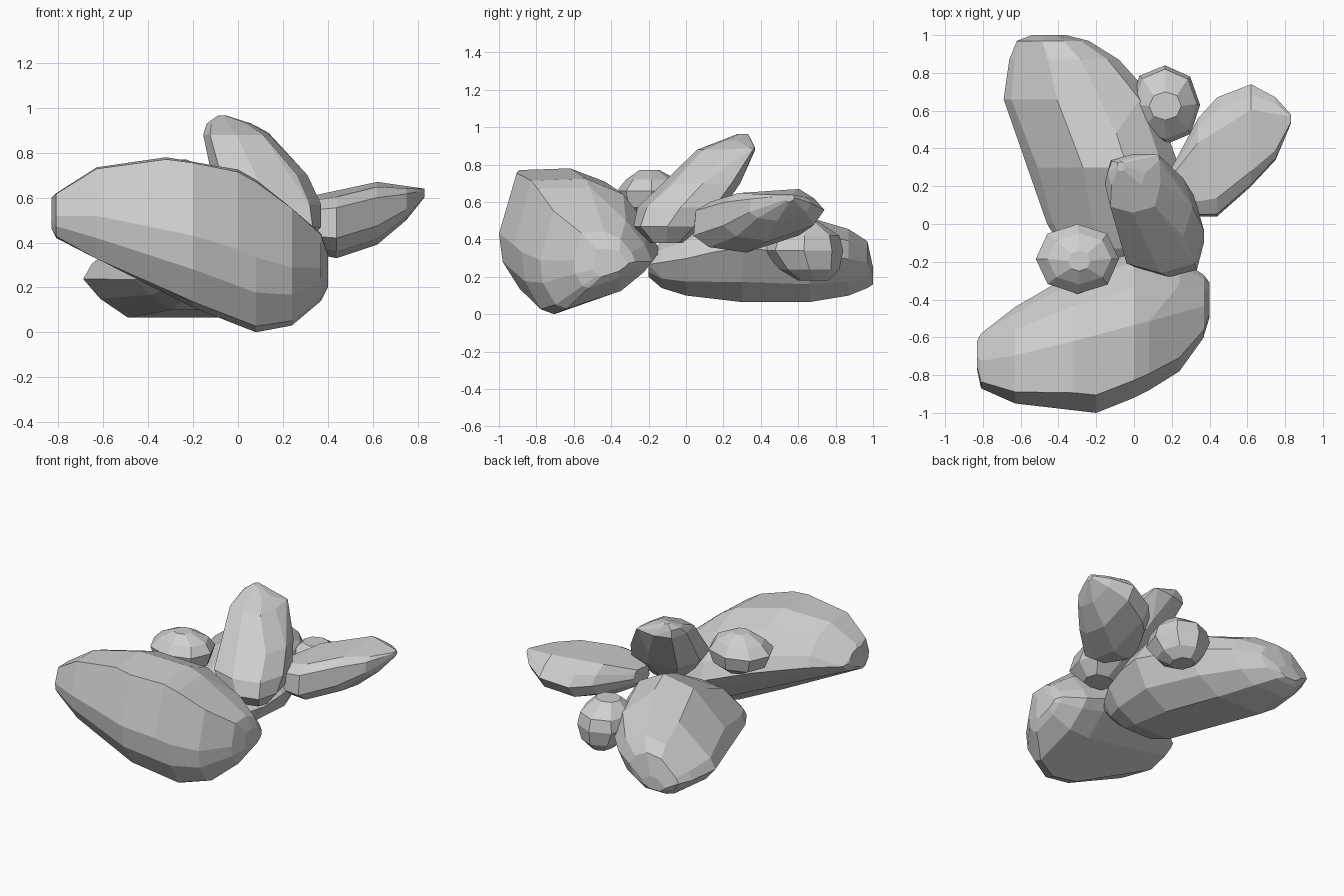
import bpy, bmesh, math, random

random.seed(4)
stone = bpy.data.materials.new("grey stone")
stone.diffuse_color = (0.62, 0.62, 0.62, 1)


def octagon(power):
    """Unit section, rounder or squarer depending on power."""
    pts = []
    for i in range(8):
        c, s = math.cos(i * math.pi / 4), math.sin(i * math.pi / 4)
        pts.append((math.copysign(abs(c) ** (2 / power), c),
                    math.copysign(abs(s) ** (2 / power), s)))
    return pts


def rock(name, axis, stations, section):
    """Hull over sections along an axis: (pos, a_min, a_max, b_min, b_max)."""
    others = [i for i in range(3) if i != axis]
    bm = bmesh.new()
    for pos, a0, a1, b0, b1 in stations:
        for u, v in section:
            co = [0, 0, 0]
            k = 1 - random.uniform(0, 0.04) * (abs(u) < 0.9 and abs(v) < 0.9)
            co[axis] = pos
            co[others[0]] = (a0 + a1) / 2 + u * k * (a1 - a0) / 2
            co[others[1]] = (b0 + b1) / 2 + v * k * (b1 - b0) / 2
            bm.verts.new(co)
    hull = bmesh.ops.convex_hull(bm, input=bm.verts[:])
    junk = set(hull["geom_interior"]) | set(hull["geom_unused"])
    bmesh.ops.delete(bm, geom=[g for g in junk if isinstance(g, bmesh.types.BMVert)], context="VERTS")
    # merge near-flat triangles into broad chipped facets
    bmesh.ops.dissolve_limit(bm, angle_limit=math.radians(9), verts=bm.verts[:], edges=bm.edges[:])
    bmesh.ops.recalc_face_normals(bm, faces=bm.faces[:])
    me = bpy.data.meshes.new(name)
    bm.to_mesh(me)
    bm.free()
    me.materials.append(stone)
    bpy.context.collection.objects.link(bpy.data.objects.new(name, me))


# large front boulder: blunt face, wedge-shaped back
boulder_section = [(-1, -0.02), (-0.93, 0.4), (-0.76, 0.97), (-0.0, 1), (0.53, 0.78), (0.87, 0.28),
                   (1, -0.05), (0.88, -0.27), (0.45, -0.65), (-0.02, -0.85), (-0.52, -1),
                   (-0.72, -0.92), (-0.95, -0.48)]
rock("front_boulder", 0, [
    (-0.83, -0.78, -0.62, 0.46, 0.60),
    (-0.81, -0.87, -0.58, 0.42, 0.62),
    (-0.63, -0.95, -0.44, 0.31, 0.735),
    (-0.32, -0.98, -0.26, 0.17, 0.78),
    (-0.20, -1.00, -0.21, 0.11, 0.765),
    (0.00, -0.92, -0.15, 0.03, 0.725),
    (0.08, -0.88, -0.15, 0.00, 0.68),
    (0.24, -0.78, -0.18, 0.03, 0.56),
    (0.37, -0.60, -0.27, 0.14, 0.44),
    (0.40, -0.50, -0.31, 0.20, 0.35)], boulder_section)

# low slab running to the back, sloping off on its left, undercut on its right
slab_section = [(-1, -0.25), (-0.9, 0.05), (-0.3, 0.88), (0.3, 1), (0.8, 0.65), (1, 0.1),
                (0.78, -0.6), (0.35, -1), (-0.5, -1), (-0.83, -0.65)]
rock("back_slab", 1, [
    (-0.20, -0.28, 0.08, 0.20, 0.32),
    (-0.13, -0.38, 0.14, 0.14, 0.39),
    (0.00, -0.46, 0.21, 0.10, 0.46),
    (0.15, -0.50, 0.24, 0.08, 0.54),
    (0.30, -0.55, 0.24, 0.065, 0.595),
    (0.48, -0.62, 0.19, 0.065, 0.57),
    (0.66, -0.69, 0.11, 0.065, 0.525),
    (0.87, -0.66, -0.08, 0.10, 0.455),
    (0.97, -0.62, -0.24, 0.14, 0.39),
    (1.00, -0.54, -0.36, 0.16, 0.25)], slab_section)

# leaning stone on top, with one sharp corner near its tip
rock("leaning_stone", 2, [
    (0.38, 0.10, 0.30, -0.19, -0.02),
    (0.47, 0.00, 0.37, -0.28, 0.08),
    (0.57, -0.09, 0.37, -0.26, 0.20),
    (0.70, -0.13, 0.31, -0.11, 0.29),
    (0.88, -0.155, 0.14, 0.06, 0.37),
    (0.89, 0.09, 0.135, 0.31, 0.37),
    (0.93, -0.14, 0.06, 0.19, 0.35),
    (0.965, -0.09, -0.05, 0.28, 0.33)], octagon(3.1))

# stone pointing out to the right, top tilted to the back
pointer_section = [(-1, -0.4), (-0.96, 0.5), (-0.72, 0.86), (0.5, 1), (0.82, 0.65), (1, 0.2),
                   (0.82, -0.4), (-0.1, -1), (-0.75, -0.82)]
rock("right_stone", 0, [
    (0.20, 0.12, 0.30, 0.42, 0.54),
    (0.34, 0.04, 0.56, 0.35, 0.61),
    (0.44, 0.04, 0.67, 0.33, 0.63),
    (0.62, 0.20, 0.74, 0.39, 0.67),
    (0.75, 0.34, 0.67, 0.50, 0.655),
    (0.79, 0.43, 0.62, 0.55, 0.65),
    (0.83, 0.53, 0.58, 0.60, 0.64)], pointer_section)

# two small stones
rock("small_back_stone", 2, [
    (0.18, 0.10, 0.24, 0.60, 0.76),
    (0.24, 0.03, 0.31, 0.50, 0.82),
    (0.34, -0.02, 0.35, 0.42, 0.84),
    (0.42, 0.00, 0.33, 0.45, 0.82),
    (0.50, 0.08, 0.25, 0.55, 0.70)], octagon(2.3))
rock("small_left_stone", 2, [
    (0.51, -0.36, -0.20, -0.26, -0.10),
    (0.57, -0.48, -0.11, -0.35, -0.02),
    (0.66, -0.52, -0.08, -0.37, 0.00),
    (0.72, -0.46, -0.12, -0.32, -0.05),
    (0.77, -0.35, -0.23, -0.25, -0.14)], octagon(2.3))
